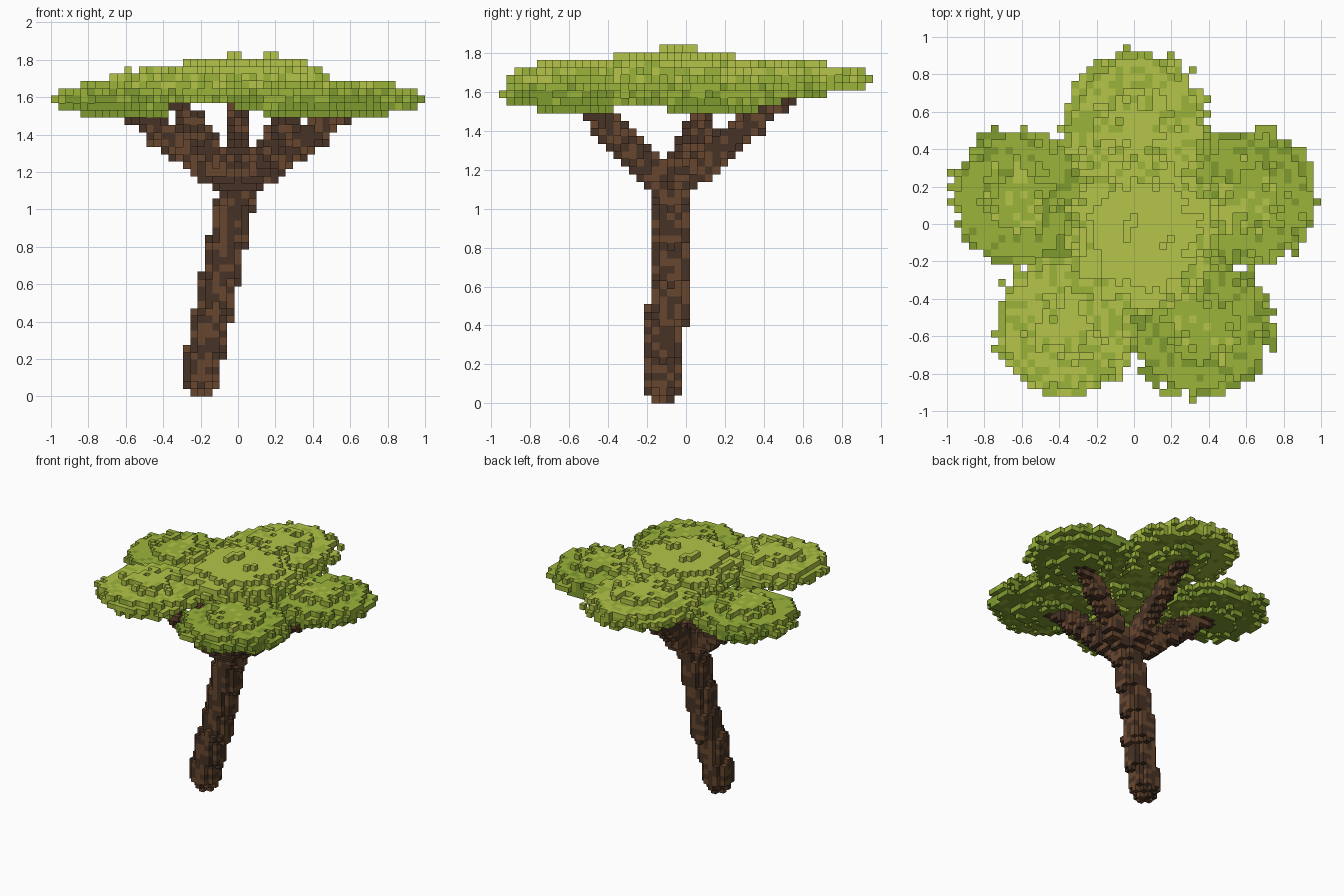
import bpy
import random
from mathutils import Vector

if "Cube" in bpy.data.objects:
    bpy.data.objects.remove(bpy.data.objects["Cube"])

random.seed(7)
S = 2 / 51  # voxel size; cell (i, j, k) is centred on x = i*S, y = j*S, z = (k+0.5)*S


def material(name, rgb):
    m = bpy.data.materials.new(name)
    m.diffuse_color = (*rgb, 1)
    m.use_nodes = True
    m.node_tree.nodes["Principled BSDF"].inputs["Base Color"].default_value = m.diffuse_color
    return m


LEAF = [material("leaf_dark", (0.21, 0.33, 0.03)),
        material("leaf_mid", (0.33, 0.46, 0.043)),
        material("leaf_light", (0.46, 0.56, 0.066))]
BARK = [material("bark_dark", (0.062, 0.032, 0.018)),
        material("bark_light", (0.135, 0.062, 0.028))]


def limb(cells, a, b, ra, rb):
    """Stamp voxel balls along a line; radii are in cells."""
    a, b = Vector(a), Vector(b)
    steps = int((b - a).length / S * 2)
    for n in range(steps + 1):
        t = n / steps
        p = a.lerp(b, t)
        r = ra + (rb - ra) * t
        c = (round(p.x / S), round(p.y / S), round(p.z / S - 0.5))
        for i in range(-3, 4):
            for j in range(-3, 4):
                for k in range(-3, 4):
                    if i * i + j * j + k * k <= r * r and c[2] + k >= 0:
                        cells.add((c[0] + i, c[1] + j, c[2] + k))


def puff(cells, x, y, k0, r, rz=0.097):
    """Flat ellipsoid of leaves with a ragged surface, centred on layer k0."""
    for i in range(-25, 26):
        for j in range(-24, 25):
            for k in range(k0 - 3, k0 + 4):
                d = ((i * S - x) ** 2 + (j * S - y) ** 2) / r ** 2 + ((k - k0) * S / rz) ** 2
                if d <= 1 - random.uniform(0, 0.33):
                    cells.add((i, j, k))


# outward direction and the four corners (counter-clockwise from outside)
SIDES = []
for axis in range(3):
    u, v = (axis + 1) % 3, (axis + 2) % 3
    for sign in (-1, 1):
        ring = []
        for a, b in ((0, 0), (1, 0), (1, 1), (0, 1))[::sign]:
            c = [0, 0, 0]
            c[axis], c[u], c[v] = (sign + 1) // 2, a, b
            ring.append(c)
        d = [0, 0, 0]
        d[axis] = sign
        SIDES.append((d, ring))


def voxel_object(name, cells, solid, mats, shade):
    """Mesh the exposed faces of a cell set, one material per cell."""
    index, verts, faces, slots = {}, [], [], []
    for cell in sorted(cells):
        i, j, k = cell
        slot = shade(cell)
        for d, ring in SIDES:
            if (i + d[0], j + d[1], k + d[2]) in solid:
                continue
            face = []
            for c in ring:
                key = (i + c[0], j + c[1], k + c[2])
                if key not in index:
                    index[key] = len(verts)
                    verts.append(((key[0] - 0.5) * S, (key[1] - 0.5) * S, key[2] * S))
                face.append(index[key])
            faces.append(face)
            slots.append(slot)
    me = bpy.data.meshes.new(name)
    me.from_pydata(verts, [], faces)
    for m in mats:
        me.materials.append(m)
    me.polygons.foreach_set("material_index", slots)
    me.update()
    bpy.context.collection.objects.link(bpy.data.objects.new(name, me))


# leaning trunk
trunk = set()
FORK = (0.0, -0.08, 1.1)
limb(trunk, (-0.205, -0.108, 2.5 * S), FORK, 2.3, 2.3)

# five branches, one towards each leaf puff
branches = set()
for end in ((-0.6, 0.13, 1.55), (0.6, 0.13, 1.55), (0.0, 0.54, 1.6),
            (0.34, -0.55, 1.55), (-0.34, -0.55, 1.6)):
    limb(branches, FORK, end, 2.0, 1.2)
branches -= trunk

# canopy: five outer puffs round a raised middle one
canopy = set()
for x, y, k0, r in ((-0.61, 0.14, 40, 0.405), (0.61, 0.14, 40, 0.405), (0.01, 0.53, 42, 0.43),
                    (0.36, -0.55, 40, 0.415), (-0.37, -0.55, 42, 0.415)):
    puff(canopy, x, y, k0, r)
puff(canopy, 0.05, -0.06, 43, 0.44, 0.126)
branches -= {c for c in branches if c[2] > 40}
canopy -= branches

solid = trunk | branches | canopy


def bark_shade(cell):
    return int(random.random() < 0.42)


def leaf_shade(cell):
    h = (cell[2] - 38) / 7 + random.uniform(-0.25, 0.25)
    return 0 if h < 0.3 else 1 if h < 0.68 else 2


voxel_object("trunk", trunk, solid, BARK, bark_shade)
voxel_object("branches", branches, solid, BARK, bark_shade)
voxel_object("canopy", canopy, solid, LEAF, leaf_shade)
